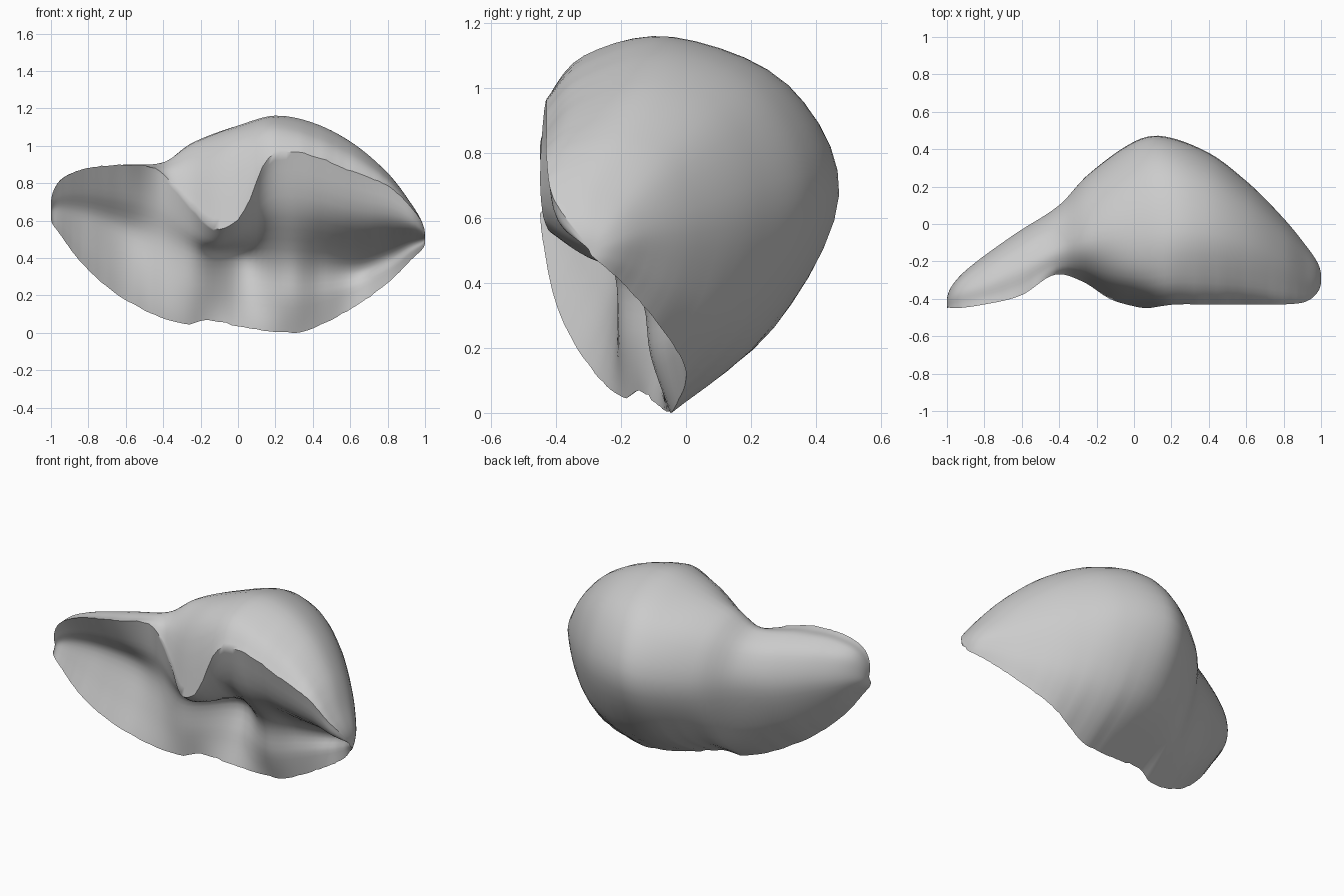
import bpy
import bmesh
import math
import random

random.seed(4)
old = bpy.data.objects.get("Cube")
if old:
    bpy.data.objects.remove(old, do_unlink=True)

# Guide curves running from the model's right tip to its left tip: (x, y, z)
upper_lip = [(-1, -.44, .70), (-.95, -.45, .82), (-.8, -.43, .885), (-.6, -.38, .90),
             (-.42, -.27, .87), (-.27, -.31, .70), (-.13, -.40, .56), (0, -.44, .61),
             (.07, -.45, .73), (.14, -.44, .91), (.22, -.43, .97), (.4, -.43, .95),
             (.6, -.43, .87), (.8, -.43, .79), (.93, -.41, .67), (1, -.31, .53)]
crown = [(-1, -.43, .69), (-.95, -.37, .82), (-.8, -.31, .88), (-.6, -.22, .90),
         (-.4, -.12, .915), (-.25, -.09, 1.02), (0, -.06, 1.115), (.2, -.04, 1.165),
         (.4, -.05, 1.13), (.6, -.10, 1.03), (.8, -.19, .86), (.93, -.28, .69),
         (1, -.29, .52)]
back = [(-1, -.41, .66), (-.95, -.30, .67), (-.8, -.17, .65), (-.6, -.03, .62),
        (-.4, .10, .62), (-.25, .26, .63), (0, .44, .66), (.15, .47, .68),
        (.4, .38, .67), (.6, .23, .65), (.8, .03, .60), (.93, -.13, .56),
        (1, -.28, .51)]
lower_lip = [(-1, -.45, .62), (-.95, -.44, .53), (-.8, -.40, .34), (-.6, -.32, .18),
             (-.3, -.20, .05), (-.15, -.14, .07), (0, -.10, .04), (.2, -.06, .01),
             (.35, -.04, .01), (.6, 0, .13), (.8, -.08, .27), (.93, -.19, .40),
             (1, -.29, .49)]
hollow = [(-1, -.43, .66), (-.95, -.38, .67), (-.8, -.28, .63), (-.6, -.19, .56),
          (-.42, -.19, .50), (-.22, -.21, .42), (.03, -.01, .42), (.28, -.15, .40),
          (.45, -.07, .39), (.65, 0, .38), (.8, -.08, .43), (.93, -.22, .49),
          (1, -.30, .51)]


def angle_of(x):
    return math.acos(max(-1, min(1, -x)))


def hermite(p, q, mp, mq, h, s):
    """Cubic blend between two values with given slopes."""
    return (p * (1 + 2 * s) * (1 - s) ** 2 + mp * h * s * (1 - s) ** 2
            + q * s * s * (3 - 2 * s) + mq * h * s * s * (s - 1))


def sample(guide, x):
    """Smoothly interpolate y and z of a guide at x; tips come out rounded."""
    u = [angle_of(p[0]) for p in guide]
    t = angle_of(x)
    last = len(u) - 1
    i = max(k for k in range(last) if u[k] <= t + 1e-6)
    h = u[i + 1] - u[i]

    def slope(k, axis):
        a, b = max(k - 1, 0), min(k + 1, last)
        return (guide[b][axis] - guide[a][axis]) / (u[b] - u[a])

    return [hermite(guide[i][a], guide[i + 1][a], slope(i, a), slope(i + 1, a),
                    h, (t - u[i]) / h) for a in (1, 2)]


def shoulder(start, end, y_pull, z_pull):
    """A point between two others, pulled separately in depth and height."""
    return [start[0] + (end[0] - start[0]) * y_pull,
            start[1] + (end[1] - start[1]) * z_pull]


def smooth_path(points, steps):
    """Catmull-Rom path through the points, leaving out its final point."""
    padded = [points[0]] + points + [points[-1]]
    path = []
    for a, b, c, d in zip(padded, padded[1:], padded[2:], padded[3:]):
        for k in range(steps):
            path.append([hermite(b[n], c[n], (c[n] - a[n]) / 2, (d[n] - b[n]) / 2,
                                 1, k / steps) for n in (0, 1)])
    return path


def section(x):
    """Closed crescent: over the rounded back, then through the hollow front."""
    lip, top, rear, low, inner = (sample(g, x) for g in
                                  (upper_lip, crown, back, lower_lip, hollow))
    wobble = .008 * math.sin(angle_of(x))
    for edge in (lip, low):
        edge[1] += random.uniform(0, wobble)
    # The middle bulges into a nose; the roof hangs forward to the left tip
    nose = .6 + .2 * math.exp(-(x / .25) ** 2)
    roof = .65 + .2 * x
    outer = [lip, shoulder(lip, top, .3, nose), top, shoulder(top, rear, .7, .3),
             rear, shoulder(rear, low, .37, .62), low]
    inside = [low, shoulder(low, inner, .6, .45), inner,
              shoulder(inner, lip, roof, .48), lip]
    return smooth_path(outer, 5) + smooth_path(inside, 5)


# Loft the crescents into one closed shell
bm = bmesh.new()
rings = []
count = 96
for i in range(count + 1):
    x = -math.cos(math.pi * i / count)
    rings.append([bm.verts.new((x, y, z)) for y, z in section(x)])
for ring, following in zip(rings, rings[1:]):
    for k in range(len(ring)):
        n = (k + 1) % len(ring)
        bm.faces.new((ring[k], ring[n], following[n], following[k]))
bm.faces.new(rings[0])
bm.faces.new(rings[-1])
bmesh.ops.recalc_face_normals(bm, faces=bm.faces)

# Rest the shell on the ground
lowest = min(v.co.z for v in bm.verts)
for v in bm.verts:
    v.co.z -= lowest

mesh = bpy.data.meshes.new("hollow_shell")
bm.to_mesh(mesh)
bm.free()
shell = bpy.data.objects.new("hollow_shell", mesh)
bpy.context.collection.objects.link(shell)

# Plain grey surface
grey = bpy.data.materials.new("plain_grey")
grey.use_nodes = True
colour = (.6, .6, .6, 1)
grey.diffuse_color = colour
grey.node_tree.nodes["Principled BSDF"].inputs["Base Color"].default_value = colour
mesh.materials.append(grey)

bpy.context.view_layer.objects.active = shell
shell.select_set(True)
bpy.ops.object.shade_smooth_by_angle(angle=math.radians(50))
